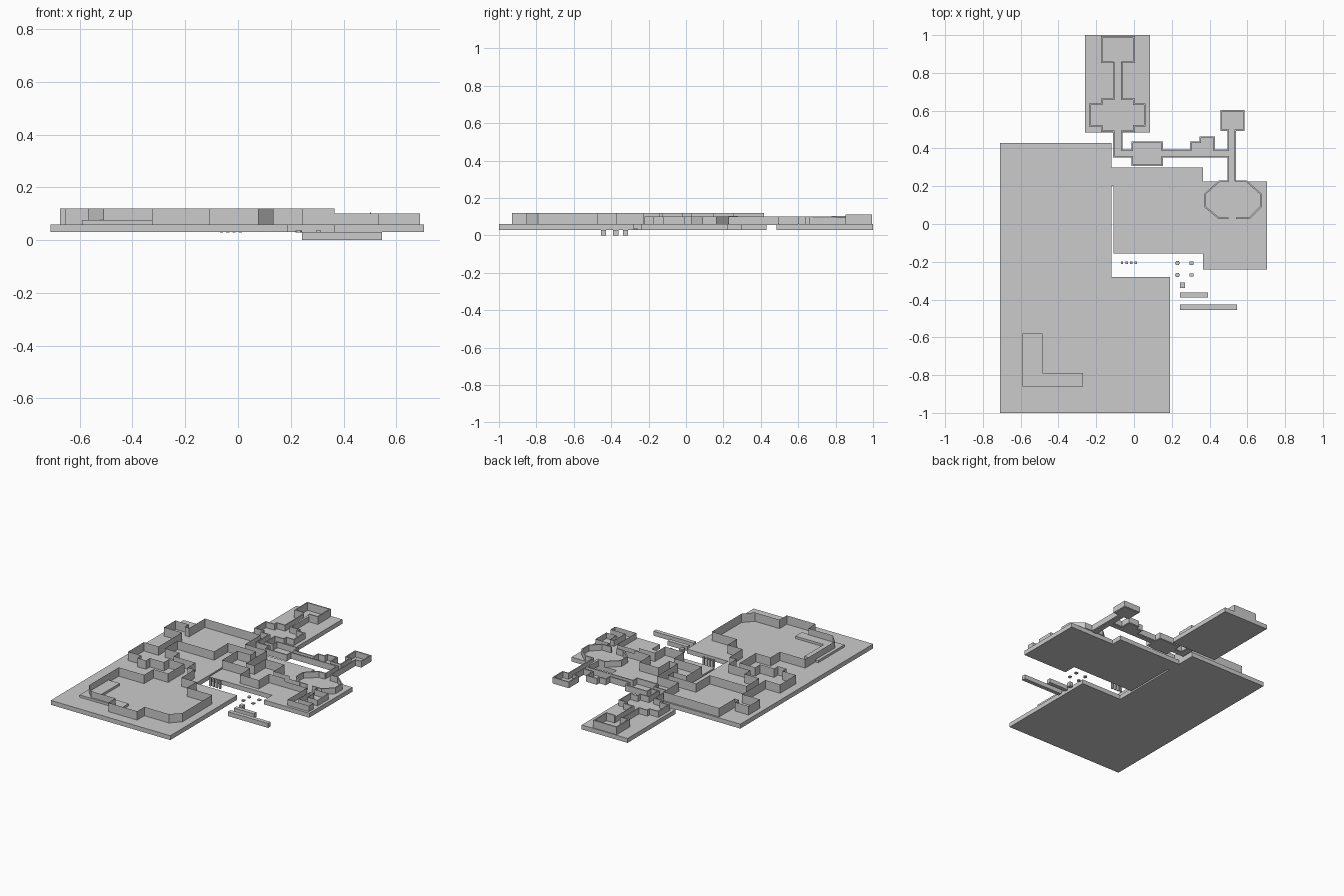
import bpy, bmesh
from math import cos, sin, pi


def prism(name, pts, z0, z1):
    """Closed outline extruded upward into a solid."""
    bm = bmesh.new()
    f = bm.faces.new([bm.verts.new((x, y, z0)) for x, y in pts])
    r = bmesh.ops.extrude_face_region(bm, geom=[f])
    top = [v for v in r['geom'] if isinstance(v, bmesh.types.BMVert)]
    bmesh.ops.translate(bm, verts=top, vec=(0, 0, z1 - z0))
    bmesh.ops.recalc_face_normals(bm, faces=bm.faces)
    return finish(name, bm)


def finish(name, bm):
    me = bpy.data.meshes.new(name)
    bm.to_mesh(me)
    bm.free()
    ob = bpy.data.objects.new(name, me)
    bpy.context.collection.objects.link(ob)
    return ob


def box(name, x0, x1, y0, y1, z0, z1):
    return prism(name, [(x0, y0), (x1, y0), (x1, y1), (x0, y1)], z0, z1)


def wall(name, pts, z1, z0=0.06, thick=0.0):
    """Upright strip following a path."""
    bm = bmesh.new()
    rows = [(bm.verts.new((x, y, z0)), bm.verts.new((x, y, z1))) for x, y in pts]
    for (a, b), (c, d) in zip(rows, rows[1:]):
        bm.faces.new((a, c, d, b))
    ob = finish(name, bm)
    if thick:
        m = ob.modifiers.new("thickness", 'SOLIDIFY')
        m.thickness = thick
        m.offset = 0
        m.use_even_offset = True
    return ob


def steps(x, y, *turns):
    """Right-angled path: the turns alternate between a new x and a new y."""
    pts = [(x, y)]
    for i, t in enumerate(turns):
        if i % 2 == 0:
            x = t
        else:
            y = t
        pts.append((x, y))
    return pts


# base slabs
prism("west_slab", [(-.71, -1), (.19, -1), (.19, -.28), (-.12, -.28), (-.12, .43), (-.71, .43)], .03, .06)
box("north_slab", -.26, .085, .485, 1, .03, .06)
prism("middle_slab", [(-.108, -.155), (.365, -.155), (.365, .30), (-.12, .30), (-.12, .2), (-.108, .2)], .03, .06)
box("east_slab", .365, .705, -.24, .225, .03, .06)

# corridor and small room floors outside the slabs
floors = [(-.108, -.066, .355, .49), (-.066, -.01, .355, .39), (-.01, .15, .312, .434),
          (.15, .50, .355, .39), (.30, .426, .39, .434), (.35, .426, .434, .46),
          (.50, .537, .22, .497), (.463, .58, .497, .60)]
for i, f in enumerate(floors):
    box(f"corridor_floor_{i}", *f, .056, .06)

# west halls: outer side, then inner side
outer = steps(-.124, .254, -.124, .418, -.542, .249, -.574, .291, -.675, .17, -.542, -.08,
              -.653, -.249, -.553, -.291, -.489, -.249, -.384, -.196, -.267, -.37, -.378, -.47, -.569, -.79)
outer += steps(-.51, -.852, -.325, -.93, -.108, -.852, .077)
outer += [(.135, -.79), (.135, -.47), (-.055, -.47), (-.055, -.37)]
outer += steps(-.167, -.37, -.167, -.228, -.22, -.143, -.384, -.08, -.495, .058, -.22, .206)
wall("west_hall_wall", outer, .12)

# low ledges
prism("hall_ledge", [(-.59, -.86), (-.27, -.86), (-.27, -.79), (-.485, -.79), (-.485, -.58), (-.59, -.58)], .06, .076)

# middle passage
wall("passage_north_wall", steps(-.124, .254, .04, .03, .103, .148, .246, .03, .365), .12)
wall("passage_south_wall", steps(-.22, .206, -.008, .148, -.108, -.016, .103, -.127, .246, -.016, .365), .12)

# east rooms
wall("east_north_wall", [(.365, .03), (.45, .03)], .10)
wall("east_south_wall", steps(.365, -.016, .53, -.222, .69, -.175, .58, -.053, .61, -.122, .685, -.005, .58, .03, .54), .10)
wall("octagon_west_wall", [(.50, .227), (.452, .227), (.378, .16), (.378, .09), (.45, .03), (.50, .03)], .10, thick=.008)
wall("octagon_east_wall", [(.537, .227), (.595, .227), (.67, .16), (.67, .09), (.61, .03), (.54, .03)], .10, thick=.008)

# north rooms and corridors
wall("north_room_wall", steps(-.108, .857, -.17, .99, 0, .857, -.066), .112, thick=.008)
wall("corridor_east_wall", steps(-.066, .857, -.066, .66, 0, .635, .056, .52, 0, .492, -.066, .39, -.01, .434,
                                 .15, .39, .30, .434, .35, .46, .426, .39, .50, .497, .463, .60, .58, .497,
                                 .537, .227), .10, thick=.008)
wall("corridor_west_wall", steps(.50, .227, .50, .355, .15, .312, -.01, .355, -.108, .492, -.17, .52, -.235,
                                 .635, -.17, .66, -.108, .857), .10, thick=.008)

# loose posts, studs and bars
for i in range(4):
    x = -.063 + i * .024
    box(f"post_{i}", x - .006, x + .006, -.211, -.199, .028, .085)
for i, y in enumerate((-.207, -.27)):
    prism(f"hex_stud_{i}", [(.23 + .013 * cos(a * pi / 3), y + .013 * sin(a * pi / 3)) for a in range(6)], .028, .036)
    box(f"square_stud_{i}", .295, .314, y - .009, y + .009, .028, .036)
for n, x1, y0 in (("short", .27, -.338), ("medium", .392, -.39), ("long", .545, -.455)):
    box(f"{n}_bar", .243, x1, y0, y0 + .028, 0, .03)
